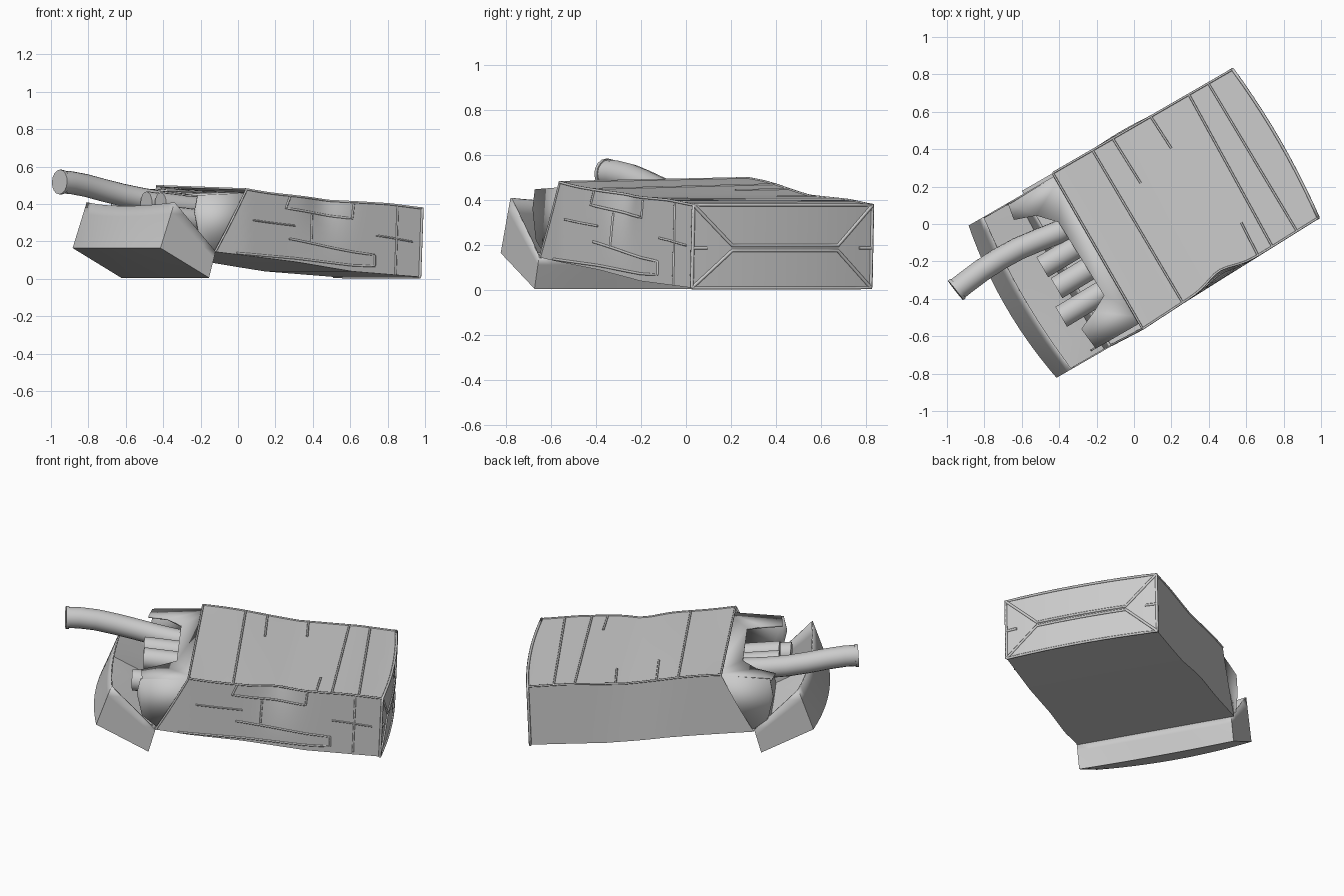
import bpy, bmesh, math
from mathutils import Matrix, Vector

if "Cube" in bpy.data.objects:
    bpy.data.objects.remove(bpy.data.objects["Cube"])

ROT = Matrix.Rotation(math.radians(30), 3, 'Z')   # pack lies turned on the floor


def interp(x, pts):
    # smooth curve through (x, value) points
    if x <= pts[0][0]:
        return pts[0][1]
    for (x0, y0), (x1, y1) in zip(pts, pts[1:]):
        if x <= x1:
            return y0 + (y1 - y0) * (x - x0) / (x1 - x0)
    return pts[-1][1]


TOP = [(-.55, .465), (-.24, .488), (.02, .457), (.31, .418), (.66, .40), (.86, .378)]
BOT = [(-.43, .145), (.08, .09), (.43, .04), (.86, .01)]
NEAR = [(-.43, -.50), (-.24, -.508), (.03, -.493), (.86, -.464)]


def P(s, v, w):
    """Dented pack volume: s along, v = -1..1 across, w = 0..1 bottom to top."""
    near = interp(s, NEAR) + .04 * w * w * math.exp(-((s - .27) / .11) ** 2)
    far = .453 + .012 * (1 - w) * math.exp(-((s - .2) / .2) ** 2)
    t = near + (far - near) * (v + 1) / 2
    top = interp(s, TOP) + .012 * v * math.exp(-((s + .1) / .25) ** 2)
    bot = interp(s, BOT)
    return Vector((s, t, bot + (top - bot) * w))


def start(w):
    return -.43 + .19 * w


def end(v, w):
    return .855 + .015 * w + .025 * (1 - v * v)


def finish(bm, name, thick=0.0, angle=35):
    bmesh.ops.remove_doubles(bm, verts=bm.verts, dist=.0008)
    bmesh.ops.recalc_face_normals(bm, faces=bm.faces)
    me = bpy.data.meshes.new(name)
    bm.to_mesh(me)
    bm.free()
    me.transform(ROT.to_4x4())
    ob = bpy.data.objects.new(name, me)
    bpy.context.collection.objects.link(ob)
    if thick:
        m = ob.modifiers.new("card", 'SOLIDIFY')
        m.thickness = thick
    bpy.context.view_layer.objects.active = ob
    ob.select_set(True)
    bpy.ops.object.shade_smooth_by_angle(angle=math.radians(angle))
    ob.select_set(False)
    return ob


def grid(bm, fn, nu, nv):
    vs = [[bm.verts.new(fn(i / nu, j / nv)) for j in range(nv + 1)] for i in range(nu + 1)]
    for i in range(nu):
        for j in range(nv):
            bm.faces.new((vs[i][j], vs[i + 1][j], vs[i + 1][j + 1], vs[i][j + 1]))


def tube(name, pts, r, caps=True, res=3):
    cu = bpy.data.curves.new(name, 'CURVE')
    cu.dimensions = '3D'
    cu.bevel_depth, cu.bevel_resolution, cu.use_fill_caps = r, res, caps
    sp = cu.splines.new('POLY')
    sp.points.add(len(pts) - 1)
    for p, q in zip(sp.points, pts):
        p.co = (*(ROT @ Vector(q)), 1)
    ob = bpy.data.objects.new(name, cu)
    bpy.context.collection.objects.link(ob)
    return ob


# body: wrapped carton, open at the slanted mouth
def along(a, v, w):
    return P(start(w) + a * (end(v, w) - start(w)), v, w)


bm = bmesh.new()
for k in (0, 1):
    grid(bm, lambda a, b: along(a, 2 * b - 1, k), 36, 16)      # back and front
    grid(bm, lambda a, b: along(a, 2 * k - 1, b), 36, 8)       # both sides
grid(bm, lambda a, b: along(1, 2 * a - 1, b), 16, 8)           # bottom end
finish(bm, "pack_body")

# lid: short back panel, top panel, front panel and two slanted sides
PROFILE = [(-.43, .147), (-.47, .006), (-.77, .165), (-.683, .41)]


def lid_pt(i, v):
    s, z = PROFILE[i]
    bow = (0, .01, .045, .03)[i] * (1 - v * v)
    return Vector((s - bow, -.035 + .47 * v, z - (.02 * (1 - v * v) if i == 3 else 0)))


bm = bmesh.new()
for i in range(3):
    grid(bm, lambda a, b: lid_pt(i, 2 * b - 1).lerp(lid_pt(i + 1, 2 * b - 1), a), 4, 14)
for v in (-1, 1):
    grid(bm, lambda a, b: lid_pt(0, v).lerp(lid_pt(3, v), a).lerp(
        lid_pt(1, v).lerp(lid_pt(2, v), a), b), 4, 4)
finish(bm, "lid", .008)

# inner frame: front panel with a cutout, plus side walls
def frame_z(s, t):
    return interp(s, TOP) - .008 + .025 * t


outline = [(-.18, .435), (-.53, .43), (-.545, .34), (-.43, .30), (-.345, .21), (-.33, -.25),
           (-.42, -.30), (-.525, -.345), (-.51, -.475), (-.18, -.475)]
bm = bmesh.new()
bm.faces.new([bm.verts.new((s, t, frame_z(s, t))) for s, t in outline])
for t in (-.475, .435):
    side = [(-.18, None), (-.52, None), (-.54, .36), (-.51, .22), (-.43, .155), (-.3, .15)]
    bm.faces.new([bm.verts.new((s, t, frame_z(s, t) if z is None else z)) for s, z in side])
bmesh.ops.triangulate(bm, faces=bm.faces)
finish(bm, "inner_frame", .01)

# cigarettes left in the pack
for i, (s, t, z) in enumerate([(-.54, .045, .405), (-.53, -.09, .40), (-.585, -.235, .33)]):
    tube(f"cigarette_{i + 1}", [(s, t, z), (s + .012, t, z), (s + .6, t + .01, z - .06)], .062, res=6)

# bent cigarette sticking out
bent = [(-1.0, .17, .518), (-.93, .18, .515), (-.83, .192, .50), (-.72, .198, .475),
        (-.6, .195, .448), (-.48, .18, .425), (-.38, .165, .41), (0, .15, .37)]
tube("bent_cigarette", bent, .061, res=6)
d = (Vector(bent[1]) - Vector(bent[0])).normalized()
tube("cigarette_rim", [Vector(bent[0]) - d * .004, Vector(bent[0]) + d * .014], .066, res=6)


# wrapper creases laid along the dented surface
def crease(name, corners, r=.006, n=12):
    pts = []
    for a, b in zip(corners, corners[1:]):
        pts += [P(*Vector(a).lerp(Vector(b), k / n)) for k in range(n)]
    tube(name, pts + [P(*corners[-1])], r, res=1)


# front face: full bands and short tears
for i, (s0, s1) in enumerate([(-.24, -.24), (.015, .005), (.58, .60), (.735, .72)]):
    crease(f"front_band_{i}", [(s0, -1, 1), (s1, 1, 1)])
for i, (s, v0, v1) in enumerate([(.13, 1, .4), (.365, 1, .56), (.49, -1, -.58)]):
    crease(f"front_tear_{i}", [(s, v0, 1), (s + .01, v1, 1)])

# near side: glued flap outlines, vertical fold and scratches
crease("upper_flap", [(.04, -1, 1), (.01, -1, .8), (.43, -1, .76), (.44, -1, .97)])
crease("lower_flap", [(.03, -1, .34), (.57, -1, .26), (.57, -1, .1), (-.3, -1, .02)])
crease("side_fold", [(.18, -1, .75), (.17, -1, .33)])
crease("side_band", [(.70, -1, 0), (.715, -1, 1)])
crease("mouth_edge", [(-.43, -1, 0), (-.24, -1, 1)])
for i, (s0, w0, s1, w1) in enumerate([(-.2, .55, .07, .55), (.58, .54, .81, .5)]):
    crease(f"side_scratch_{i}", [(s0, -1, w0), (s1, -1, w1)], .005)

# long edges and the folded bottom end
for v in (-1, 1):
    crease(f"long_edge_{v}", [(-.24, v, 1), (.865, v, 1)], .006, 30)


def end_crease(name, corners):
    pts = []
    for (v0, w0), (v1, w1) in zip(corners, corners[1:]):
        for k in range(11):
            v, w = v0 + (v1 - v0) * k / 10, w0 + (w1 - w0) * k / 10
            pts.append(P(end(v, w), v, w))
    tube(name, pts, .008, res=1)


end_crease("end_rim", [(-1, 0), (1, 0), (1, 1), (-1, 1), (-1, 0)])
for z in (0, 1):
    end_crease(f"end_flap_{z}", [(-1, z), (-.58, .45 + .06 * z), (.6, .45 + .06 * z), (1, z)])
for v in (-1, 1):
    end_crease(f"end_tuck_{v}", [(v, .48), (v * .85, .48)])
